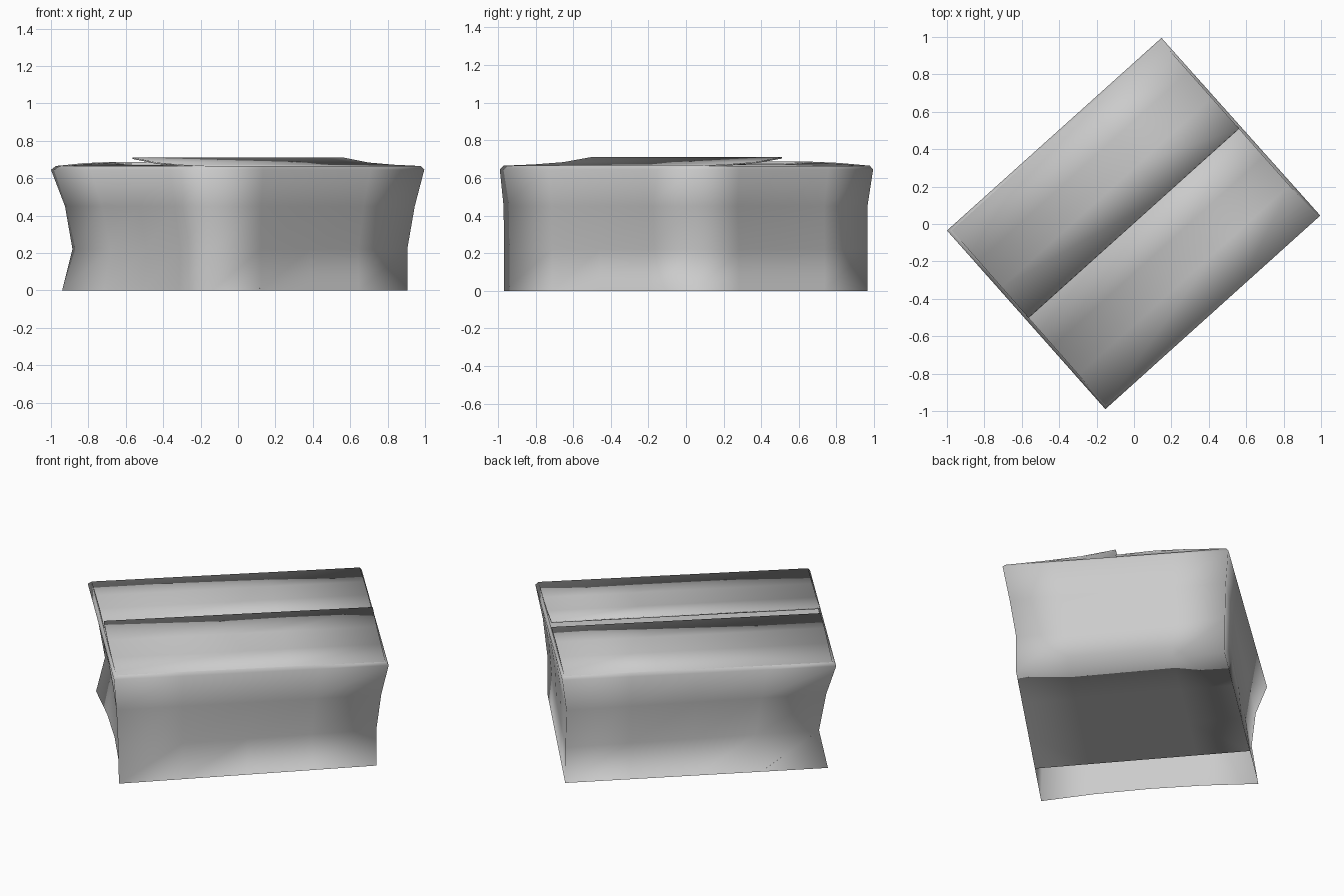
import bpy, bmesh
from mathutils import Vector

if "Cube" in bpy.data.objects:
    bpy.data.objects.remove(bpy.data.objects["Cube"])

# Corner positions (left, front, right, back) at each height
ROWS = [
    (0.00, [(-.94, -.04), (-.135, -.967), (.907, .055), (.148, .965)]),
    (0.22, [(-.885, -.032), (-.14, -.967), (.905, .055), (.146, .965)]),
    (0.45, [(-.925, -.045), (-.15, -.97), (.945, .045), (.14, .965)]),
    (0.645, [(-1, -.035), (-.153, -.99), (.996, .045), (.147, .995)]),
    (0.664, [(-.975, -.034), (-.153, -.97), (.977, .042), (.146, .978)]),
]
BOW = [.04, .03, .01, 0, 0]      # inward sag of the short left wall
T = [0, .25, .5, .75, 1]
INWARD = Vector((.75, .66, 0))


def corner(row, i):
    z, pts = ROWS[row]
    return Vector((*pts[i % 4], z))


def edge_point(row, side, t):
    p = corner(row, side).lerp(corner(row, side + 1), t)
    if side == 0:
        p += INWARD * BOW[row] * 4 * t * (1 - t)
    return p


def add_grid(bm, grid):
    vs = [[bm.verts.new(p) for p in line] for line in grid]
    for a, b in zip(vs, vs[1:]):
        for j in range(len(a) - 1):
            bm.faces.new((a[j], a[j + 1], b[j + 1], b[j]))


def finish(bm, name):
    bmesh.ops.remove_doubles(bm, verts=bm.verts, dist=.0005)
    me = bpy.data.meshes.new(name)
    bm.to_mesh(me)
    bm.free()
    me.shade_smooth()
    ob = bpy.data.objects.new(name, me)
    bpy.context.collection.objects.link(ob)
    return ob


# Box body: four sagging walls
bm = bmesh.new()
for side in range(4):
    add_grid(bm, [[edge_point(r, side, t) for t in T] for r in range(len(ROWS))])

# Flat floor, joined to three walls and stopping short of the left wall
floor = []
for t in T[1:]:
    p, q = edge_point(0, 3, 1 - t), edge_point(0, 1, t)
    floor.append([p.lerp(q, s) for s in T])
add_grid(bm, floor)
finish(bm, "box_body")

# Raised bottom flap bridging the floor and the left wall's crease
bm = bmesh.new()
add_grid(bm, [[edge_point(1, 0, s) for s in T],
              [p + Vector((0, 0, .004)) for p in floor[0]]])
finish(bm, "bottom_flap")

# Inner short flaps closing the top
bm = bmesh.new()
bm.faces.new([bm.verts.new(corner(4, i) - Vector((0, 0, .003))) for i in range(4)])
finish(bm, "inner_flaps")


# Long top flaps meeting at the centre seam, the front one lifted
def flap(name, hinge_a, hinge_b, far_a, far_b, profile):
    bm = bmesh.new()
    a, b, c, d = (corner(4, i) for i in (hinge_a, hinge_b, far_a, far_b))
    grid = []
    for s, z in profile:
        p, q = a.lerp(c, s / 2), b.lerp(d, s / 2)
        grid.append([Vector((*p.lerp(q, t).xy, z)) for t in (0, .65, 1)])
    add_grid(bm, grid)
    bmesh.ops.recalc_face_normals(bm, faces=bm.faces)
    if sum(f.normal.z for f in bm.faces) < 0:
        bmesh.ops.reverse_faces(bm, faces=bm.faces)
    ob = finish(bm, name)
    mod = ob.modifiers.new("thickness", "SOLIDIFY")
    mod.thickness = .008
    mod.offset = -1


flap("back_flap", 0, 3, 1, 2, [(0, .665), (.35, .68), (.65, .686), (1, .677)])
flap("front_flap", 1, 2, 0, 3, [(0, .665), (.35, .672), (.68, .684), (1, .711)])
